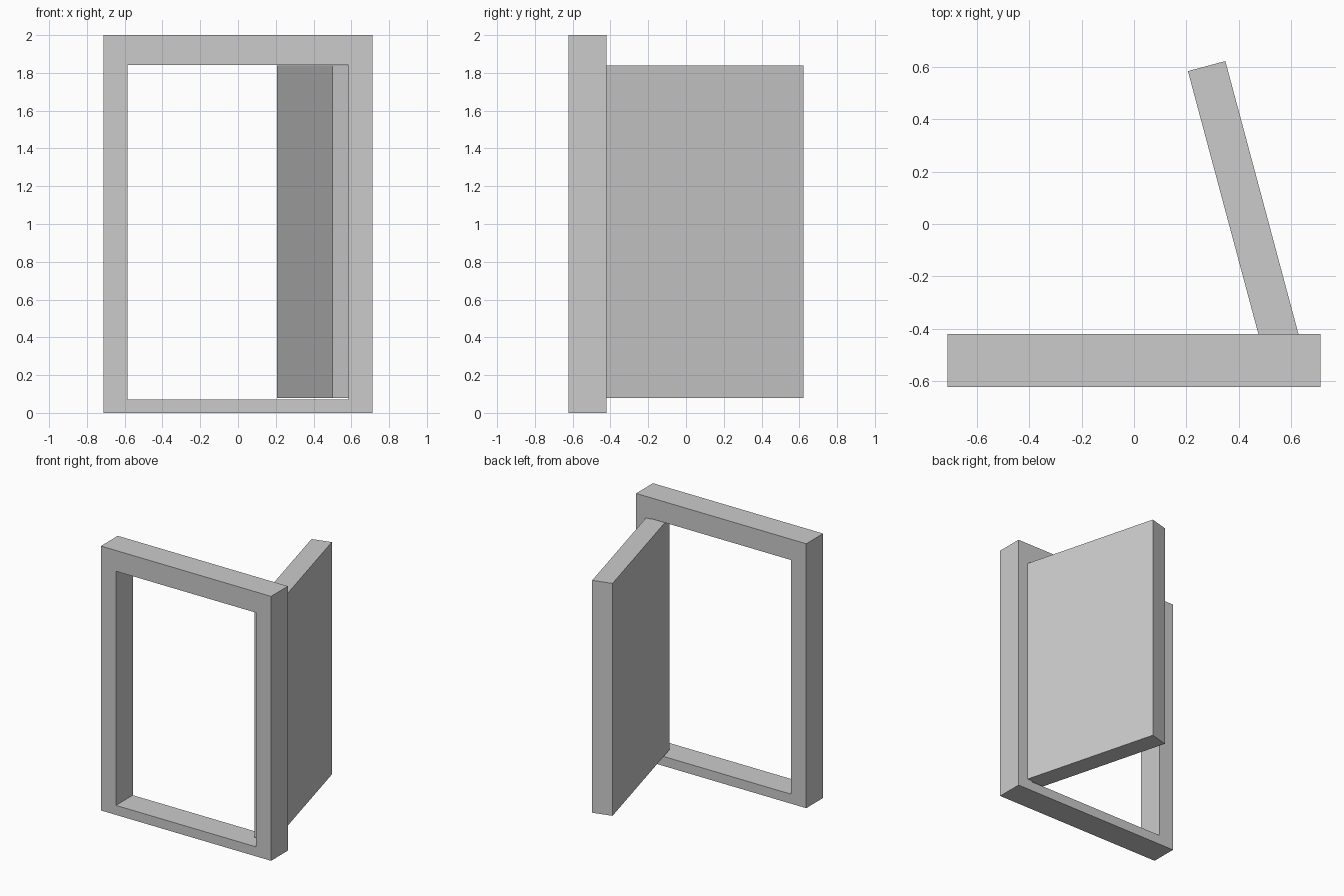
import bpy, bmesh
from math import radians
from mathutils import Matrix, Vector

if "Cube" in bpy.data.objects:
    bpy.data.objects.remove(bpy.data.objects["Cube"])


def make_object(name, bm):
    bmesh.ops.recalc_face_normals(bm, faces=bm.faces)
    mesh = bpy.data.meshes.new(name)
    bm.to_mesh(mesh)
    bm.free()
    obj = bpy.data.objects.new(name, mesh)
    bpy.context.collection.objects.link(obj)
    return obj


def rect(bm, x, y, z0, z1):
    return [bm.verts.new(p) for p in ((-x, y, z0), (x, y, z0), (x, y, z1), (-x, y, z1))]


# Door frame: mitred rectangular ring, extruded front to back
FRONT, BACK = -0.622, -0.42
bm = bmesh.new()
outer = rect(bm, 0.712, FRONT, 0.0, 2.0)
inner = rect(bm, 0.586, FRONT, 0.072, 1.843)
for i in range(4):
    j = (i + 1) % 4
    bm.faces.new((outer[i], outer[j], inner[j], inner[i]))
ring = bmesh.ops.extrude_face_region(bm, geom=bm.faces[:], use_keep_orig=True)
moved = [g for g in ring["geom"] if isinstance(g, bmesh.types.BMVert)]
bmesh.ops.translate(bm, verts=moved, vec=(0, BACK - FRONT, 0))
make_object("door_frame", bm)

# Door leaf: slab with its origin at the free inner corner, swung open
LENGTH, THICK, Z0, Z1 = 1.138, 0.148, 0.08, 1.838
bm = bmesh.new()
bmesh.ops.create_cube(bm, size=1)
bmesh.ops.scale(bm, verts=bm.verts, vec=(THICK, LENGTH, Z1 - Z0))
bmesh.ops.translate(bm, verts=bm.verts, vec=(THICK / 2, -LENGTH / 2, (Z0 + Z1) / 2))
door = make_object("door_leaf", bm)
door.matrix_world = Matrix.Translation(Vector((0.206, 0.584, 0))) @ Matrix.Rotation(radians(15), 4, "Z")
